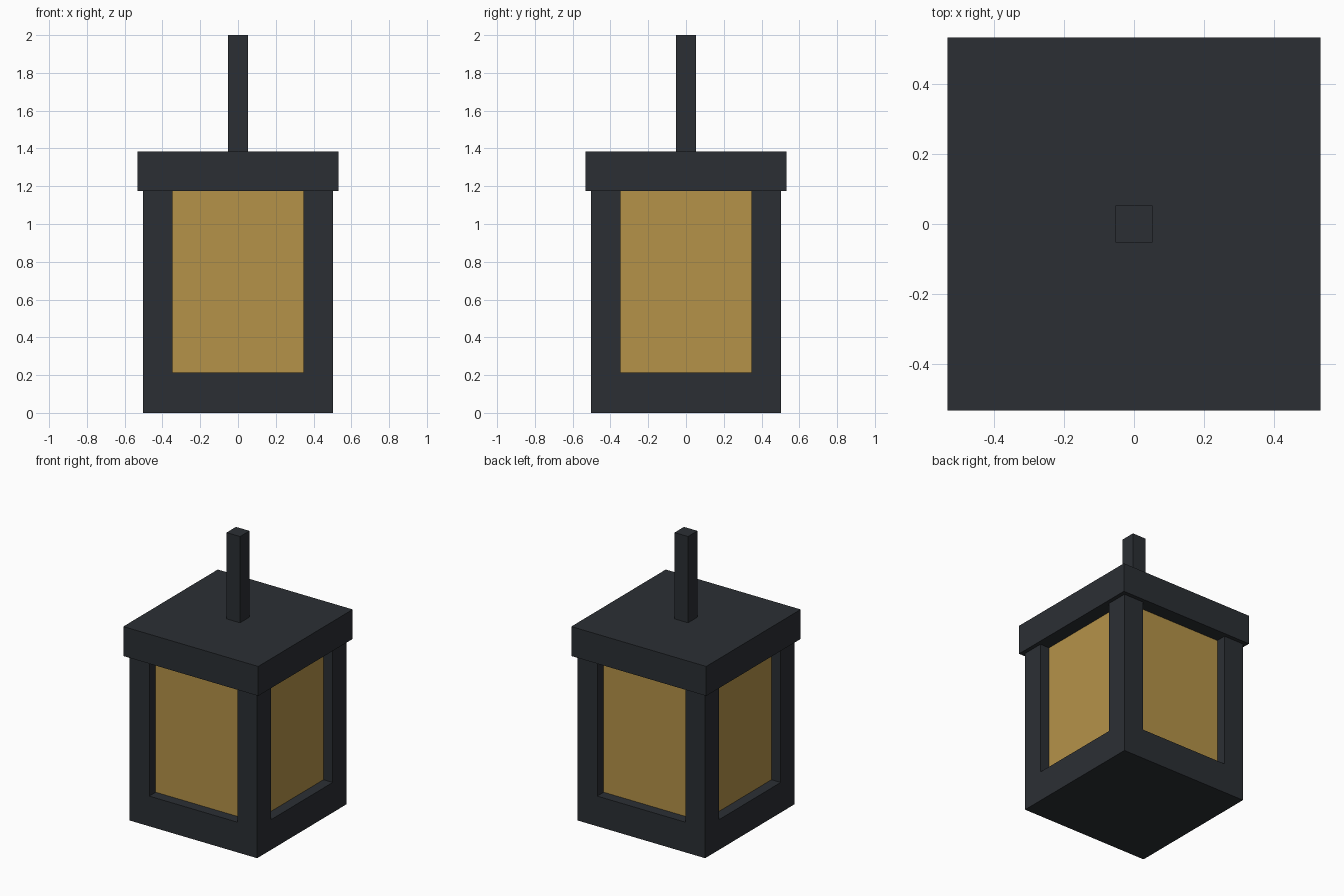
import bpy

if "Cube" in bpy.data.objects:
    bpy.data.objects.remove(bpy.data.objects["Cube"])


def make_material(name, color):
    mat = bpy.data.materials.new(name)
    mat.diffuse_color = (*color, 1.0)
    mat.use_nodes = True
    mat.node_tree.nodes["Principled BSDF"].inputs["Base Color"].default_value = mat.diffuse_color
    return mat


def box(name, half, z0, z1, mat, x=0.0, y=0.0):
    """Square-section box of half width `half`, from z0 to z1."""
    bpy.ops.mesh.primitive_cube_add(size=1, location=(x, y, (z0 + z1) / 2))
    obj = bpy.context.object
    obj.name = name
    obj.scale = (2 * half, 2 * half, z1 - z0)
    bpy.ops.object.transform_apply(location=False, rotation=False, scale=True)
    obj.data.materials.append(mat)
    return obj


metal = make_material("dark_metal", (0.024, 0.028, 0.034))
amber = make_material("amber_glass", (0.46, 0.29, 0.066))

BODY, OPENING = 0.504, 0.347
BASE_TOP, CAP_BOTTOM, CAP_TOP = 0.215, 1.175, 1.385

# Base, overhanging cap and hanging rod
box("base", BODY, 0, BASE_TOP, metal)
box("cap", 0.532, CAP_BOTTOM, CAP_TOP, metal)
box("hanging_rod", 0.053, CAP_TOP, 2.0, metal)

# Recessed glass, its four faces set back from the frame
box("glass", 0.431, BASE_TOP, CAP_BOTTOM, amber)

# Corner posts
half = (BODY - OPENING) / 2
centre = (BODY + OPENING) / 2
for side, sx in (("left", -1), ("right", 1)):
    for end, sy in (("front", -1), ("back", 1)):
        box(f"{end}_{side}_post", half, BASE_TOP, CAP_BOTTOM, metal,
            sx * centre, sy * centre)
